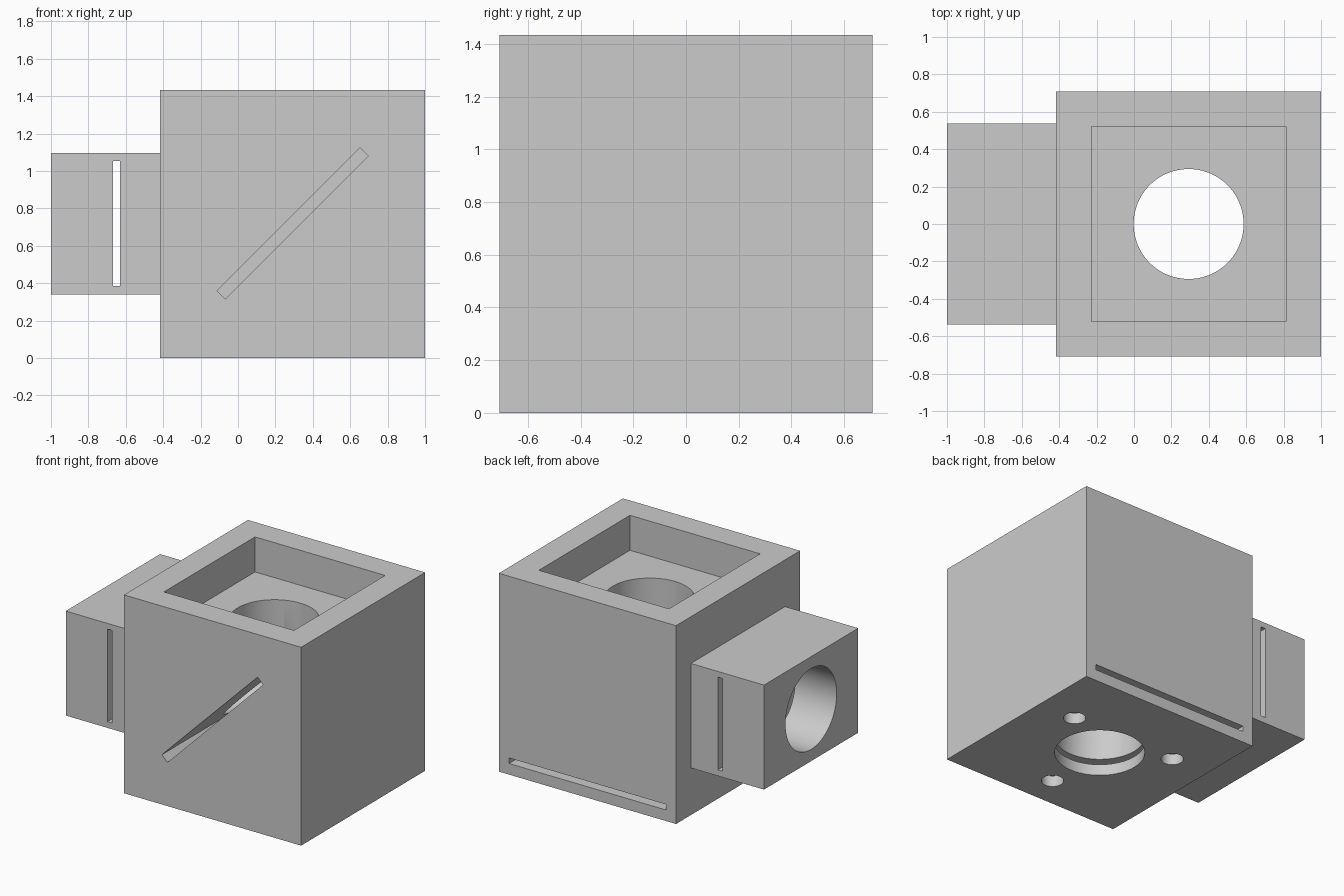
import bpy
from math import radians, pi, cos, sin

default = bpy.data.objects.get("Cube")
if default:
    bpy.data.objects.remove(default, do_unlink=True)

grey = bpy.data.materials.new("light_grey")
grey.use_nodes = True
colour = (0.6, 0.6, 0.6, 1)
grey.diffuse_color = colour
grey.node_tree.nodes["Principled BSDF"].inputs["Base Color"].default_value = colour

CX, CZ = 0.292, 0.717      # axes of the vertical and side bores
HALF = 0.708               # half width of the main block
BORE = 0.294


def box(name, x, y, z, tilt=0):
    """Box from its (min, max) range on each axis, tilted about y."""
    ranges = (x, y, z)
    bpy.ops.mesh.primitive_cube_add(
        size=1, location=[(a + b) / 2 for a, b in ranges], rotation=(0, radians(tilt), 0))
    obj = bpy.context.object
    obj.name = name
    obj.scale = [b - a for a, b in ranges]
    return obj


def cylinder(name, radius, depth, location, rotation=(0, 0, 0), sides=96):
    bpy.ops.mesh.primitive_cylinder_add(
        vertices=sides, radius=radius, depth=depth, location=location, rotation=rotation)
    obj = bpy.context.object
    obj.name = name
    return obj


def combine(target, tool, operation="DIFFERENCE"):
    """Apply a boolean and discard the tool object."""
    tool.hide_render = True
    mod = target.modifiers.new(tool.name, "BOOLEAN")
    mod.operation = operation
    mod.solver = "EXACT"
    mod.object = tool
    bpy.context.view_layer.update()
    bpy.ops.object.select_all(action="DESELECT")
    target.select_set(True)
    bpy.context.view_layer.objects.active = target
    bpy.ops.object.modifier_apply(modifier=mod.name)
    bpy.data.objects.remove(tool, do_unlink=True)


# Main block with the side arm joined on
housing = box("housing", (CX - HALF, 1), (-HALF, HALF), (0, 1.433))
combine(housing, box("side_arm", (-1, -0.3), (-0.538, 0.538), (0.34, 1.095)), "UNION")

# Square recess in the top
combine(housing, box("top_recess", (CX - 0.52, CX + 0.52), (-0.52, 0.52), (1.18, 1.6)))

# Vertical bore right through, and side bore meeting it
combine(housing, cylinder("vertical_bore", BORE, 3, (CX, 0, CZ)))
combine(housing, cylinder("side_bore", BORE - 0.002, 1.5, (CX - 0.74, 0, CZ), (0, pi / 2, 0)))

# Diagonal plate slot, open at the front
combine(housing, box("diagonal_slot", (CX - 0.541, CX + 0.541), (-0.9, 0.538),
                     (CZ + 0.003 - 0.031, CZ + 0.003 + 0.031), -45))

# Upright slot through the arm
combine(housing, box("arm_slot", (-0.668, -0.632), (-0.8, 0.8), (0.384, 1.054)))

# Flat slot near the base, open at the back
combine(housing, box("base_slot", (CX - 0.627, CX + 0.627), (-0.627, 0.9), (0.08, 0.12)))

# Three screw holes around the bore in the base
for i in range(3):
    angle = radians(30 + 120 * i)
    place = (CX + 0.48 * cos(angle), 0.48 * sin(angle), 0.05)
    combine(housing, cylinder("screw_hole", 0.073, 0.4, place, sides=48))

# Finish
housing.data.materials.clear()
housing.data.materials.append(grey)
bpy.ops.object.transform_apply(location=True, rotation=True, scale=True)
bpy.ops.object.shade_smooth_by_angle(angle=radians(30))
